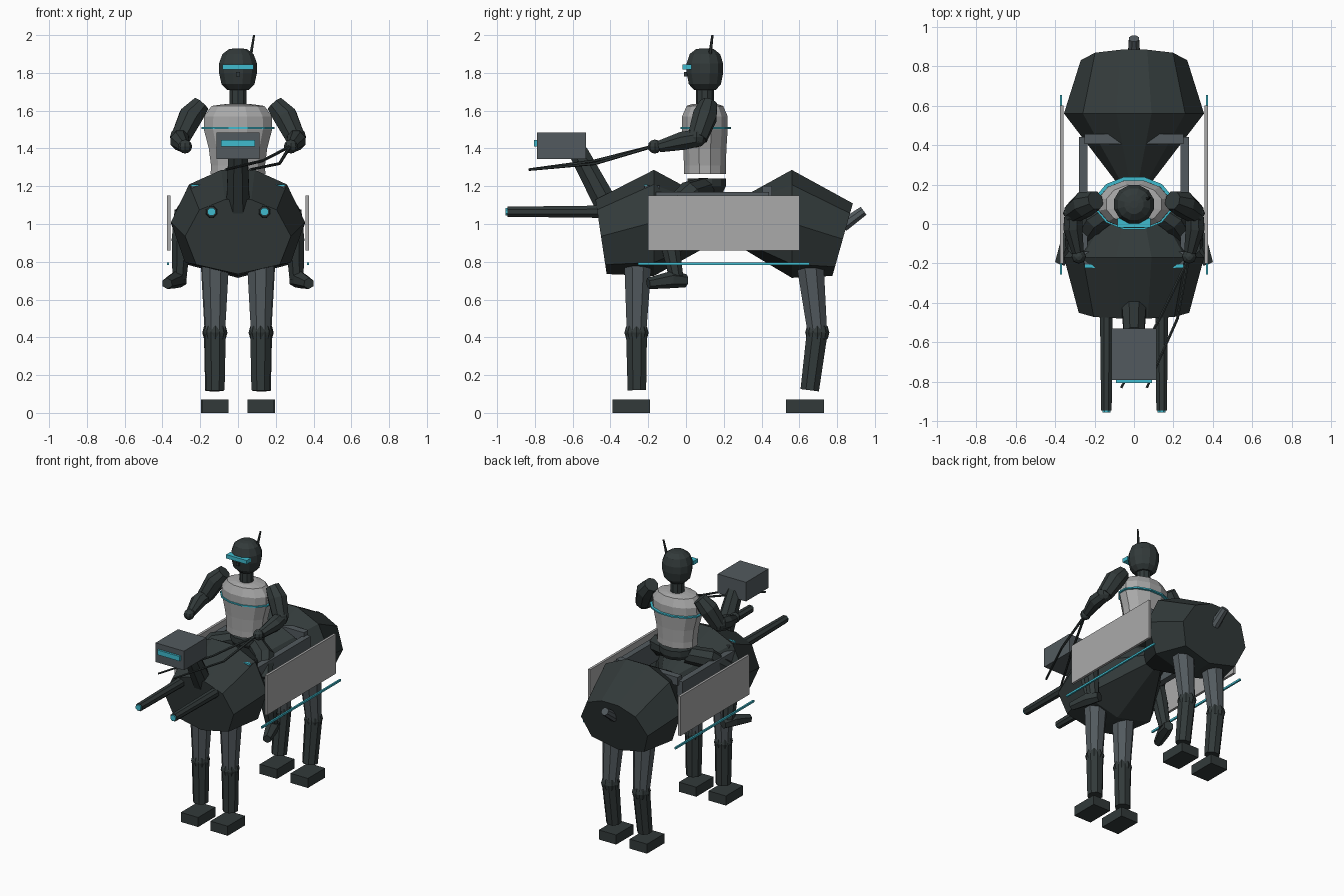
import bpy, bmesh, math
from mathutils import Vector

if "Cube" in bpy.data.objects:
    bpy.data.objects.remove(bpy.data.objects["Cube"])


def mat(name, col):
    m = bpy.data.materials.new(name)
    m.diffuse_color = (*col, 1)
    m.use_nodes = True
    m.node_tree.nodes["Principled BSDF"].inputs["Base Color"].default_value = m.diffuse_color
    return m


DARK = mat("dark_armour", (0.032, 0.042, 0.042))
SLATE = mat("slate_metal", (0.085, 0.102, 0.112))
LIGHT = mat("light_grey", (0.40, 0.40, 0.40))
CYAN = mat("cyan_glow", (0.05, 0.50, 0.62))


def finish(bm, name, material):
    bmesh.ops.recalc_face_normals(bm, faces=bm.faces)
    me = bpy.data.meshes.new(name)
    bm.to_mesh(me)
    bm.free()
    me.materials.append(material)
    ob = bpy.data.objects.new(name, me)
    bpy.context.collection.objects.link(ob)
    return ob


def loft(name, rings, material):
    """Skin a list of point rings and cap both ends."""
    bm = bmesh.new()
    vr = [[bm.verts.new(p) for p in r] for r in rings]
    n = len(vr[0])
    for a, b in zip(vr, vr[1:]):
        for i in range(n):
            j = (i + 1) % n
            bm.faces.new((a[i], a[j], b[j], b[i]))
    bm.faces.new(vr[0])
    bm.faces.new(vr[-1])
    return finish(bm, name, material)


def box(name, lo, hi, material):
    rings = [[(lo[0], lo[1], z), (hi[0], lo[1], z), (hi[0], hi[1], z), (lo[0], hi[1], z)]
             for z in (lo[2], hi[2])]
    return loft(name, rings, material)


def tube(name, pts, radii, material, sides=8):
    """Faceted tube through points, one radius per point."""
    pts = [Vector(p) for p in pts]
    rings = []
    for i, p in enumerate(pts):
        d = (pts[min(i + 1, len(pts) - 1)] - pts[max(i - 1, 0)]).normalized()
        u = d.cross(Vector((0, 1, 0) if abs(d.z) > 0.7 else (0, 0, 1))).normalized()
        v = d.cross(u)
        angs = [2 * math.pi * (k + 0.5) / sides for k in range(sides)]
        rings.append([p + (u * math.cos(a) + v * math.sin(a)) * radii[i] for a in angs])
    return loft(name, rings, material)


def lathe(name, profile, material, cy, sides=12):
    """Upright elliptical stack: (z, half width, half depth)."""
    angs = [2 * math.pi * (k + 0.5) / sides for k in range(sides)]
    return loft(name, [[(rx * math.cos(a), cy + ry * math.sin(a), z) for a in angs]
                       for z, rx, ry in profile], material)


def ball(name, c, r, material, seg=8):
    bm = bmesh.new()
    bmesh.ops.create_uvsphere(bm, u_segments=seg, v_segments=6, radius=r)
    bmesh.ops.translate(bm, verts=bm.verts, vec=c)
    return finish(bm, name, material)


# mount body: one hourglass with broad chest and hindquarters
half = [(0, -1), (.79, -.75), (1, 0), (.73, .7), (.25, .97)]
section = half + [(-x, z) for x, z in reversed(half[1:])]
stations = [(-.45, -.03, .935, .28, .20), (-.17, 0, 1.01, .355, .285),
            (.20, 0, 1.01, .08, .08), (.56, 0, 1.005, .355, .29),
            (.83, .055, .92, .27, .195)]
loft("mount_body", [[(x * rx, y + z * t, zc + z * rz) for x, z in section]
                    for y, t, zc, rx, rz in stations], DARK)
tube("tail_peg", [(0, .83, .99), (0, .94, 1.07)], [.035, .028], SLATE)

# mount neck, head and visor
tube("mount_neck", [(0, -.41, 1.08), (0, -.57, 1.38)], [.068, .055], DARK)
box("mount_head", (-.115, -.79, 1.345), (.115, -.53, 1.485), SLATE)
box("mount_visor", (-.09, -.805, 1.41), (.09, -.789, 1.445), CYAN)

# saddle frame cross bars
box("saddle_rear_bar", (-.25, .405, 1.14), (.25, .455, 1.2), SLATE)
box("saddle_front_bar", (-.25, -.22, 1.15), (.25, -.14, 1.205), SLATE)

for s, side in ((-1, "left"), (1, "right")):
    def sbox(name, x0, x1, y0, y1, z0, z1, m):
        a, b = sorted((s * x0, s * x1))
        box(side + "_" + name, (a, y0, z0), (b, y1, z1), m)

    def stube(name, pts, radii, m, sides=8):
        tube(side + "_" + name, [(s * x, y, z) for x, y, z in pts], radii, m, sides)

    # saddle rails, flank plates and light strips
    sbox("saddle_rail", .235, .28, -.16, .44, 1.02, 1.17, SLATE)
    sbox("flank_plate", .357, .375, -.2, .6, .86, 1.15, LIGHT)
    sbox("light_strip", .364, .376, -.255, .655, .783, .797, CYAN)
    sbox("saddle_marker", .17, .25, -.222, -.205, 1.2, 1.21, CYAN)

    # forward barrels
    stube("barrel", [(.14, -.38, 1.065), (.14, -.945, 1.065)], [.036, .029], DARK)
    stube("barrel_tip", [(.14, -.944, 1.065), (.14, -.955, 1.065)], [.022, .022], CYAN)

    # mount legs: hip, knee and ankle positions in y
    for leg, x, hip, knee, ankle, foot in (("front", .12, -.265, -.262, -.26, -.29),
                                           ("rear", .125, .65, .695, .655, .63)):
        stube(leg + "_upper_leg", [(x, hip, .9), (x, hip + .01, .76), (x, knee, .43)],
              [.075, .076, .056], SLATE)
        ball(side + "_" + leg + "_knee", (s * x, knee, .425), .064, DARK)
        stube(leg + "_lower_leg", [(x, knee, .43), (x, ankle, .12)], [.06, .053], DARK)
        sbox(leg + "_foot", x - .07, x + .07, foot - .1, foot + .1, 0, .07, DARK)

    # rider arms
    stube("upper_arm", [(.195, .12, 1.635), (.25, .1, 1.57), (.305, .06, 1.455)],
          [.05, .068, .055], DARK)
    ball(side + "_elbow", (s * .305, .055, 1.46), .055, DARK)
    stube("forearm", [(.305, .06, 1.455), (.31, -.02, 1.44), (.285, -.14, 1.41)],
          [.05, .052, .033], DARK)
    ball(side + "_hand", (s * .28, -.165, 1.41), .037, DARK)

    # rider legs
    stube("thigh", [(.07, .1, 1.19), (.2, .02, 1.16), (.285, -.1, 1.05)],
          [.06, .07, .055], DARK)
    stube("shin", [(.285, -.11, 1.07), (.3, -.09, .92), (.31, -.05, .71)],
          [.055, .055, .04], DARK)
    stube("boot", [(.3, .0, .70), (.33, -.08, .705), (.375, -.2, .685)],
          [.035, .045, .03], DARK, 6)

# rider pelvis, torso and chest band
lathe("rider_pelvis", [(1.17, .1, .09), (1.2, .12, .105), (1.24, .12, .105)], DARK, .11)
lathe("rider_torso", [(1.265, .15, .115), (1.31, .148, .115), (1.4, .16, .118),
                      (1.5, .187, .125), (1.57, .185, .125), (1.625, .145, .1),
                      (1.635, .07, .07)], LIGHT, .1)
lathe("chest_band", [(1.504, .2, .138), (1.514, .2, .138)], CYAN, .105)

# rider neck, helmet, visor and antenna
lathe("rider_neck", [(1.6, .048, .048), (1.74, .048, .048)], DARK, .1, 10)
lathe("rider_head", [(1.71, .06, .06), (1.74, .09, .088), (1.8, .104, .1), (1.85, .104, .1),
                     (1.9, .085, .083), (1.925, .05, .05), (1.93, .02, .02)], DARK, .1)
box("rider_visor", (-.083, -.018, 1.817), (.083, .03, 1.845), CYAN)
box("rider_nose", (-.01, -.01, 1.78), (.01, .02, 1.805), DARK)
tube("antenna", [(.065, .125, 1.88), (.085, .14, 2.0)], [.01, .006], DARK, 6)

# reins held in one hand
for x_end, x_mid, z_mid in ((-.065, .11, 1.335), (.065, .2, 1.32)):
    tube("rein", [(.275, -.18, 1.41), (x_mid + .02, -.48, z_mid), (x_end, -.83, 1.288)],
         [.009, .008, .007], DARK, 6)
